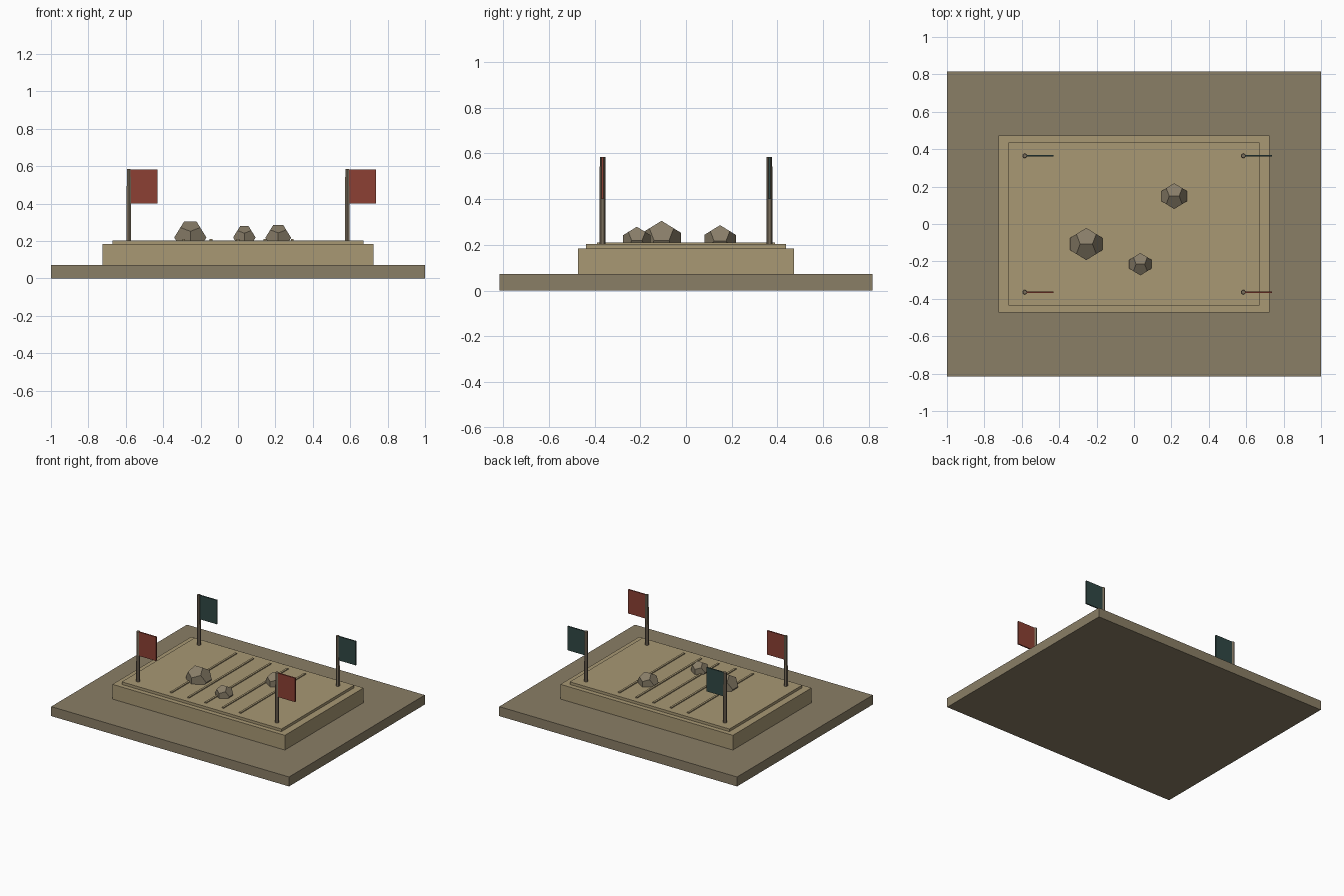
import bpy
import bmesh
from math import sqrt
from mathutils import Matrix, Vector

cube = bpy.data.objects.get("Cube")
if cube:
    bpy.data.objects.remove(cube, do_unlink=True)


def material(name, rgb):
    """Flat material from 0-255 display values."""
    lin = [((c / 255 + 0.055) / 1.055) ** 2.4 for c in rgb]
    mat = bpy.data.materials.new(name)
    mat.use_nodes = True
    mat.diffuse_color = (*lin, 1)
    mat.node_tree.nodes["Principled BSDF"].inputs["Base Color"].default_value = (*lin, 1)
    return mat


earth = material("dark earth", (138, 126, 102))
sand = material("sand", (168, 152, 116))
stone = material("stone", (136, 125, 104))
wood = material("weathered wood", (122, 110, 92))
red = material("red cloth", (140, 64, 52))
teal = material("dark teal cloth", (48, 72, 69))


def finish(name, bm, mat):
    bmesh.ops.recalc_face_normals(bm, faces=bm.faces)
    mesh = bpy.data.meshes.new(name)
    bm.to_mesh(mesh)
    bm.free()
    mesh.materials.append(mat)
    obj = bpy.data.objects.new(name, mesh)
    bpy.context.collection.objects.link(obj)
    return obj


def box(name, size, center, mat):
    bm = bmesh.new()
    bmesh.ops.create_cube(bm, size=1, matrix=Matrix.Translation(center) @ Matrix.Diagonal((*size, 1)))
    return finish(name, bm, mat)


def rod(name, r1, r2, length, center, mat, rot=Matrix()):
    bm = bmesh.new()
    bmesh.ops.create_cone(bm, cap_ends=True, segments=6, radius1=r1, radius2=r2,
                          depth=length, matrix=Matrix.Translation(center) @ rot)
    return finish(name, bm, mat)


def rock(name, half_width, center):
    """Dodecahedron with an edge on top, as the hull of its corners."""
    phi = (1 + sqrt(5)) / 2
    signs = (-1, 1)
    pts = [Vector((x, y, z)) for x in signs for y in signs for z in signs]
    for a in signs:
        for b in signs:
            pts += [Vector((a / phi, 0, b * phi)), Vector((0, a * phi, b / phi)),
                    Vector((a * phi, b / phi, 0))]
    bm = bmesh.new()
    for p in pts:
        bm.verts.new(Vector(center) + p * half_width / phi)
    bmesh.ops.convex_hull(bm, input=bm.verts)
    bmesh.ops.dissolve_limit(bm, angle_limit=0.05, verts=bm.verts, edges=bm.edges)
    return finish(name, bm, stone)


# Stepped ground
box("base_slab", (2, 1.63, 0.072), (0, 0, 0.036), earth)
box("platform", (1.45, 0.945, 0.113), (0, 0, 0.1275), sand)
box("top_slab", (1.342, 0.874, 0.02), (0, 0, 0.194), sand)

# Low furrow ridges running front to back
for i in range(-2, 3):
    box(f"furrow_ridge_{i + 3}", (0.015, 0.78, 0.014), (i * 0.145, 0, 0.204), sand)

# Rocks
rock("large_rock", 0.086, (-0.255, -0.107, 0.219))
rock("medium_rock", 0.069, (0.215, 0.149, 0.217))
rock("small_rock", 0.06, (0.034, -0.215, 0.219))

# Corner flags: red at the front, teal at the back
for depth, y, cloth in (("front", -0.365, red), ("back", 0.365, teal)):
    for side, x in (("right", -0.584), ("left", 0.584)):
        rod(f"{depth}_{side}_pole", 0.014, 0.012, 0.384, (x, y, 0.392), wood)
        box(f"{depth}_{side}_flag", (0.148, 0.01, 0.182), (x + 0.08, y, 0.492), cloth)
